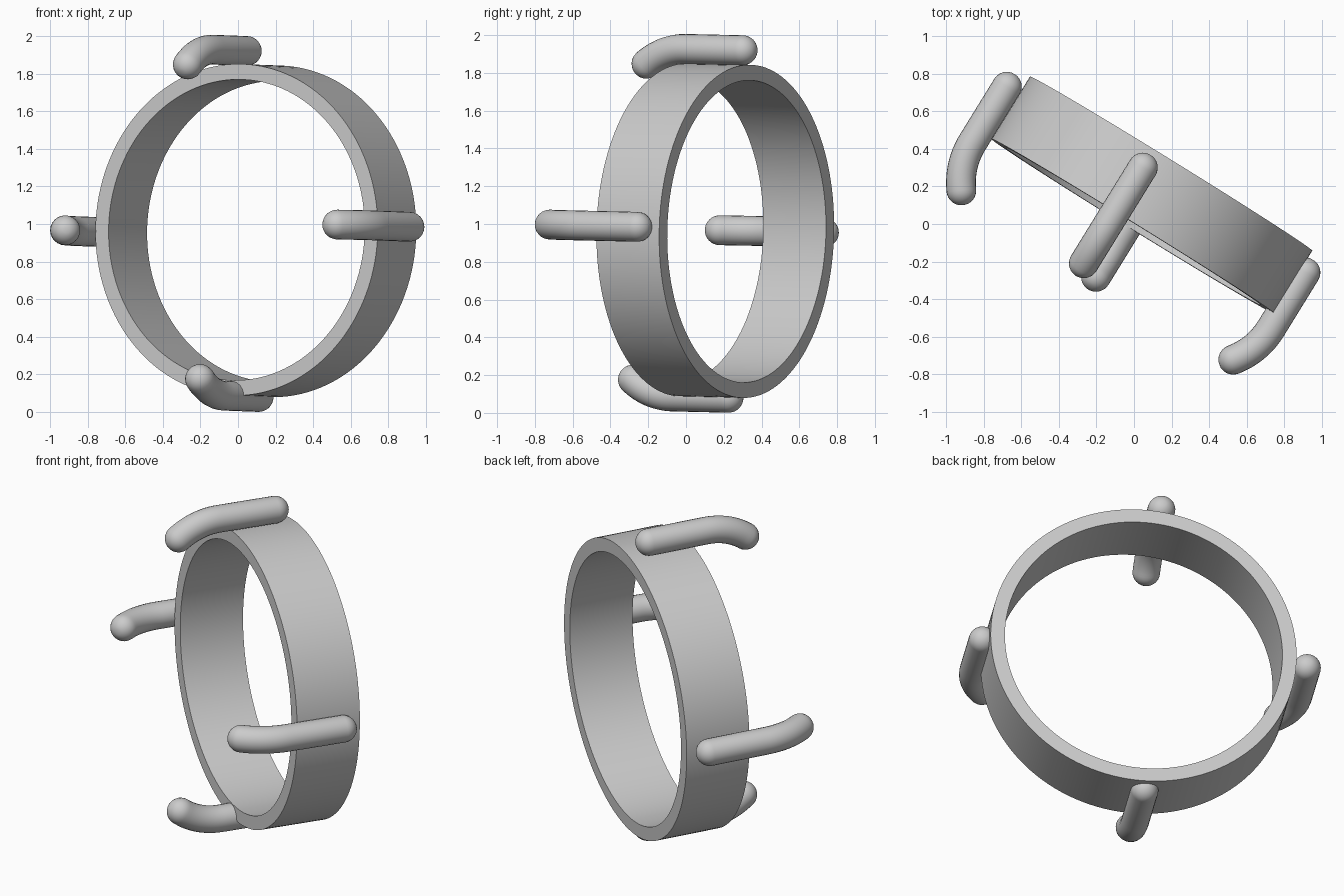
import bpy, bmesh
from math import sin, cos, pi, radians
from mathutils import Vector, Matrix

if "Cube" in bpy.data.objects:
    bpy.data.objects.remove(bpy.data.objects["Cube"])

# Shared frame: ring axis points backwards, slightly down
AXIS = Vector((0.525, 0.851, -0.02)).normalized()
SIDE = Vector((0.851, -0.525, 0.0)).normalized()
UP = SIDE.cross(AXIS).normalized()
CENTRE = Vector((0.095, 0.155, 0.965))


def finish(bm, name):
    bmesh.ops.recalc_face_normals(bm, faces=bm.faces)
    mesh = bpy.data.meshes.new(name)
    bm.to_mesh(mesh)
    bm.free()
    ob = bpy.data.objects.new(name, mesh)
    bpy.context.collection.objects.link(ob)
    bpy.ops.object.select_all(action='DESELECT')
    ob.select_set(True)
    bpy.context.view_layer.objects.active = ob
    bpy.ops.object.shade_smooth_by_angle(angle=radians(35))
    return ob


def bridge(bm, a, b):
    n = len(a)
    for i in range(n):
        bm.faces.new((a[i], a[(i + 1) % n], b[(i + 1) % n], b[i]))


def make_ring(outer=0.882, inner=0.80, half=0.195, n=128):
    bm = bmesh.new()
    loops = []
    for r, h in ((outer, -half), (outer, half), (inner, half), (inner, -half)):
        loops.append([bm.verts.new(CENTRE + AXIS * h
                      + SIDE * (r * cos(2 * pi * i / n))
                      + UP * (r * sin(2 * pi * i / n))) for i in range(n)])
    for k in range(4):
        bridge(bm, loops[k], loops[(k + 1) % 4])
    finish(bm, "ring_band")


def make_claw(name, start, inward, r=0.079, straight=0.35,
              bend=radians(37.5), bend_r=0.405, n=24):
    fwd = -AXIS
    side = fwd.cross(inward)
    # Stations: centre along / inward, heading, radius
    st = [(-r * cos(t), 0, 0, r * sin(t)) for t in (pi / 2 * k / 8 for k in range(1, 9))]
    for k in range(13):
        t = bend * k / 12
        st.append((straight + bend_r * sin(t), bend_r * (1 - cos(t)), t, r))
    ex, eh = st[-1][:2]
    for k in range(1, 8):
        t = pi / 2 * k / 8
        st.append((ex + r * sin(t) * cos(bend), eh + r * sin(t) * sin(bend), bend, r * cos(t)))
    bm = bmesh.new()
    loops = []
    for x, h, t, rad in st:
        c = start + fwd * x + inward * h
        nrm = inward * cos(t) - fwd * sin(t)
        loops.append([bm.verts.new(c + nrm * (rad * cos(2 * pi * i / n))
                      + side * (rad * sin(2 * pi * i / n))) for i in range(n)])
    for a, b in zip(loops, loops[1:]):
        bridge(bm, a, b)
    bm.faces.new(loops[0])
    bm.faces.new(loops[-1])
    finish(bm, name)


# Band and four hooked prongs, bent inwards at the front
make_ring()
for name, start, inward in (
        ("top_prong", (0.047, 0.30, 1.92), -UP),
        ("bottom_prong", (0.11, 0.225, 0.08), UP),
        ("right_prong", (0.912, -0.258, 0.985), -SIDE),
        ("left_prong", (-0.676, 0.73, 0.955), SIDE)):
    make_claw(name, Vector(start), inward)
